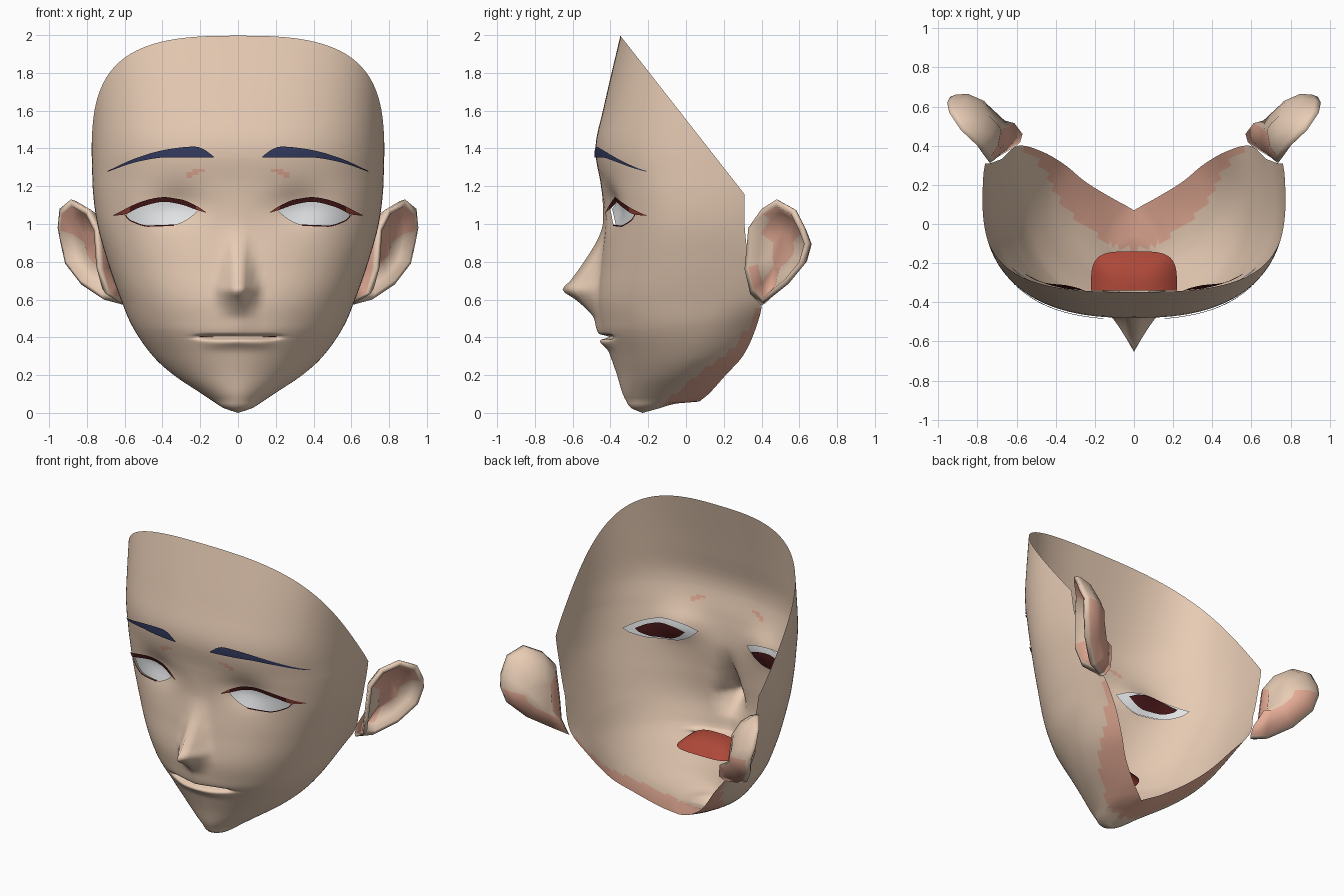
import bpy, bmesh, math
from mathutils import Vector

if "Cube" in bpy.data.objects:
    bpy.data.objects.remove(bpy.data.objects["Cube"])


def mat(name, r, g, b):
    m = bpy.data.materials.new(name)
    m.diffuse_color = (r, g, b, 1)
    m.use_nodes = True
    m.node_tree.nodes["Principled BSDF"].inputs["Base Color"].default_value = m.diffuse_color
    return m


SKIN = mat("skin", 0.84, 0.63, 0.48)
PINK = mat("shaded skin", 0.80, 0.42, 0.31)
NAVY = mat("brow navy", 0.035, 0.045, 0.12)
MAROON = mat("lash maroon", 0.06, 0.008, 0.009)
RUST = mat("lash rust", 0.25, 0.045, 0.03)
WHITE = mat("eye white", 0.80, 0.81, 0.82)
RED = mat("mouth red", 0.42, 0.065, 0.04)


def curve(tab, t):
    """Smooth interpolation through rows (t, values...)."""
    t = min(max(t, tab[0][0]), tab[-1][0])
    i = 0
    while i < len(tab) - 2 and t > tab[i + 1][0]:
        i += 1
    a, b = tab[i], tab[i + 1]
    h = b[0] - a[0]
    s = (t - a[0]) / h
    p, n = tab[max(i - 1, 0)], tab[min(i + 2, len(tab) - 1)]
    out = []
    for k in range(1, len(a)):
        m0 = (b[k] - p[k]) / (b[0] - p[0]) * h
        m1 = (n[k] - a[k]) / (n[0] - a[0]) * h
        d = b[k] - a[k]
        if abs(m0) > 2 * abs(d):
            m0 = d
        if abs(m1) > 2 * abs(d):
            m1 = d
        out.append(a[k] + m0 * s + (3 * d - 2 * m0 - m1) * s * s
                   + (m0 + m1 - 2 * d) * s ** 3)
    return out


def make(name, bm, mats, normals=False):
    if normals:
        bmesh.ops.recalc_face_normals(bm, faces=bm.faces[:])
    for f in bm.faces:
        f.smooth = True
    me = bpy.data.meshes.new(name)
    bm.to_mesh(me)
    bm.free()
    for m in mats:
        me.materials.append(m)
    ob = bpy.data.objects.new(name, me)
    bpy.context.collection.objects.link(ob)
    return ob


# Head sections: z, front y, half width, y of widest, back x, back y, roundness
HEAD = [(0, -.23, .0, -.23, 0, -.23, 2), (.025, -.29, .075, -.19, 0, -.14, 2),
        (.05, -.31, .115, -.15, 0, -.05, 1.9), (.06, -.315, .13, -.13, 0, .07, 1.8),
        (.1, -.335, .19, -.1, .09, .12, 1.8), (.2, -.365, .34, -.02, .24, .21, 1.8),
        (.3, -.40, .45, .05, .35, .30, 1.9), (.45, -.455, .555, .1, .47, .37, 2.1),
        (.6, -.47, .62, .15, .59, .40, 2.3), (.8, -.45, .69, .15, .68, .33, 2.4),
        (1, -.43, .745, .15, .735, .31, 2.5), (1.2, -.45, .77, .15, .765, .31, 2.5),
        (1.4, -.48, .775, .15, .775, .31, 2.5), (1.6, -.44, .775, .15, .775, .31, 2.6),
        (2.05, -.335, .77, .15, .77, .31, 2.8)]
# Nose: z, height, half width
NOSE = [(.36, 0, .12), (.42, .018, .12), (.5, .025, .12), (.55, .06, .12), (.6, .115, .13),
        (.65, .185, .13), (.7, .15, .12), (.8, .09, .10), (.9, .04, .08), (1, .01, .07),
        (1.15, 0, .06)]
# Eye opening: upper and lower lid
HI = [(.21, 1.075), (.28, 1.105), (.40, 1.12), (.52, 1.09), (.60, 1.05)]
LO = [(.21, 1.075), (.26, 1.03), (.34, .995), (.48, .99), (.57, 1.02), (.60, 1.05)]


def face_y(x, z):
    yf, w, ym, xb, yb, p = curve(HEAD, z)
    x = abs(x)
    u = min(x / max(w, 1e-4), 1)
    y = ym - (ym - yf) * max(0, 1 - u ** p) ** (1 / p)
    h, wn = curve(NOSE, z)
    y -= h * max(0, 1 - x / wn) ** 1.25
    y += .045 * math.exp(-((x - .32) / .14) ** 2 - ((z - 1.1) / .1) ** 2)
    y += .055 * math.exp(-((z - .402) / .010) ** 2) / (1 + (x / .2) ** 12)
    y -= .02 * math.exp(-((z - .37) / .025) ** 2 - (x / .17) ** 4)
    return y


# Face shell
rows = [0, .004, .012, .025, .038, .05, .06, .08, .1]
z = .12
while z < 2.06:
    rows.append(z)
    z += .007 if .36 < z < .44 else (.016 if z < 1.35 else .05)
NF, NB = 40, 8
bm = bmesh.new()
grid = []
for z in rows:
    yf, w, ym, xb, yb, p = curve(HEAD, z)
    half = []
    for i in range(NF + 1):
        x = w * math.sin(i / NF * math.pi / 2) ** (2 / p)
        half.append((x, face_y(x, z) if i < NF else ym))
    for i in range(1, NB + 1):
        s = i / NB
        half.append((w - (w - xb) * s * s, ym + (yb - ym) * s))
    pts = [(-x, y) for x, y in reversed(half[1:])] + half
    grid.append([bm.verts.new((x, y, z)) for x, y in pts])
for a, b in zip(grid, grid[1:]):
    for i in range(len(a) - 1):
        bm.faces.new((a[i], a[i + 1], b[i + 1], b[i]))
bmesh.ops.remove_doubles(bm, verts=bm.verts[:], dist=.0008)
bmesh.ops.bisect_plane(bm, geom=bm.verts[:] + bm.edges[:] + bm.faces[:],
                       plane_co=(0, -.35, 2), plane_no=(0, .83, .65), clear_outer=True)
# Eye holes, with the cut edge snapped to the lids
gone = []
for f in bm.faces:
    c = f.calc_center_median()
    x = abs(c.x)
    if c.y < 0 and .21 < x < .6 and curve(LO, x)[0] < c.z < curve(HI, x)[0]:
        gone.append(f)
bmesh.ops.delete(bm, geom=gone, context='FACES')
rim = []
for i in range(81):
    x = .21 + .39 * i / 80
    rim += [(x, curve(HI, x)[0]), (x, curve(LO, x)[0])]
for v in bm.verts:
    if v.is_boundary and .15 < abs(v.co.x) < .66 and .95 < v.co.z < 1.17 and v.co.y < -.1:
        x, z = min(rim, key=lambda q: (q[0] - abs(v.co.x)) ** 2 + (q[1] - v.co.z) ** 2)
        v.co = (math.copysign(x, v.co.x), face_y(x, z), z)
# Pink tone below the jaw and at the inner brow
for f in bm.faces:
    c = f.calc_center_median()
    x = abs(c.x)
    jaw = c.z < .58 and c.y > curve([(0, -.16), (.06, -.1), (.17, .02), (.35, .25), (.58, .40)], c.z)[0]
    spot = abs(x - .215) < .05 and abs(c.z - 1.28 + (x - .2) * .3) < .014
    f.material_index = 1 if jaw or spot else 0
make("face", bm, [SKIN, PINK])


def strip(name, hi, lo, off, mats, rule=None, n=28):
    """Thin plate between two (x, z) curves, laid on the face, on both sides."""
    for sg, side in ((1, "left"), (-1, "right")):
        bm = bmesh.new()
        prev = None
        for i in range(n + 1):
            x = hi[0][0] + (hi[-1][0] - hi[0][0]) * i / n
            a, b = curve(lo, x)[0], curve(hi, x)[0]
            col = []
            for k in range(5):
                z = a + (b - a) * k / 4
                col.append(bm.verts.new((sg * x, face_y(x, z) + off, z)))
            if prev:
                for k in range(4):
                    q = [prev[k], col[k], col[k + 1], prev[k + 1]]
                    f = bm.faces.new(q if sg > 0 else q[::-1])
                    f.material_index = int(bool(rule and rule(x)))
            prev = col
        make(side + "_" + name, bm, mats)


def scaled(tab, s):
    return [(.405 + (x - .405) * s, 1.055 + (z - 1.055) * s) for x, z in tab]


# Eyes, lashes and brows
strip("eye_white", scaled(HI, 1.15), scaled(LO, 1.15), .02, [WHITE])
strip("eye_back", scaled(HI, .8), scaled(LO, .8), .045, [MAROON])
strip("upper_lash", [(.17, 1.063), (.22, 1.096), (.3, 1.13), (.4, 1.142), (.52, 1.115), (.66, 1.047)],
      [(.17, 1.06), (.22, 1.075), (.3, 1.103), (.4, 1.117), (.52, 1.088), (.6, 1.05), (.66, 1.043)],
      -.01, [MAROON, RUST], lambda x: x < .24 or x > .58)
low = [p for p in LO if p[0] > .3]
strip("lower_lash", [(x, z + .002) for x, z in low], [(x, z - .005) for x, z in low], -.004, [MAROON])
strip("brow", [(.13, 1.358), (.18, 1.395), (.23, 1.41), (.4, 1.39), (.55, 1.345), (.69, 1.281)],
      [(.13, 1.352), (.25, 1.353), (.4, 1.352), (.55, 1.325), (.69, 1.277)], -.009, [NAVY])

# Mouth: corner marks, teeth strip and red roof
strip("mouth_corner", [(.13, .407), (.205, .406)], [(.13, .401), (.205, .402)], -.004, [RUST])
strip("teeth", [(0, .39), (.19, .40)], [(0, .34), (.19, .35)], .07, [SKIN])
bm = bmesh.new()
prev = None
for j in range(1, 9):
    r = j / 8
    ring = []
    for i in range(25):
        a = math.pi * i / 24
        c, s = math.cos(a), math.sin(a)
        ring.append(bm.verts.new((.22 * r * math.copysign(abs(c) ** .5, c),
                                  -.34 + .2 * r * max(s, 0) ** .5, .38 + .08 * (1 - r ** 3))))
    if prev:
        for i in range(24):
            bm.faces.new((prev[i], ring[i], ring[i + 1], prev[i + 1]))
    else:
        bm.faces.new(ring)
    prev = ring
make("mouth_roof", bm, [RED])

# Ears: a rim outline, with a bowl in front and a rounded back
OUT = [(.60, .40, .57), (.70, .34, .63), (.735, .31, .76), (.75, .33, .98), (.80, .40, 1.08),
       (.885, .48, 1.13), (.945, .57, 1.08), (.955, .62, .98), (.94, .65, .90), (.915, .62, .79),
       (.83, .53, .68), (.71, .43, .60)]
RINGS = [(.45, -.135), (.82, -.085), (.97, -.03), (1, 0), (.87, .004), (.74, -.05), (.35, -.07)]
C, N = Vector((.825, .475, .86)), Vector((.83, -.55, 0))
for sg, side in ((1, "left"), (-1, "right")):
    bm = bmesh.new()
    prev = first = None
    for j, (s, d) in enumerate(RINGS):
        ring = []
        for p in OUT:
            q = C + (Vector(p) - C) * s + N * d
            ring.append(bm.verts.new((sg * q.x, q.y, q.z)))
        if prev:
            for i in range(12):
                k = (i + 1) % 12
                f = bm.faces.new((prev[i], prev[k], ring[k], ring[i]))
                zc = f.calc_center_median().z
                back = j <= 2 and zc < .88
                bowl = (j == 5 and i in (0, 1, 4, 5, 6)) or (j == 6 and i in (3, 4, 5, 6, 11, 0))
                f.material_index = 1 if back or bowl else 0
        else:
            first = ring
        prev = ring
    bm.faces.new(first)
    bm.faces.new(prev).material_index = 1
    make(side + "_ear", bm, [SKIN, PINK], normals=True)
